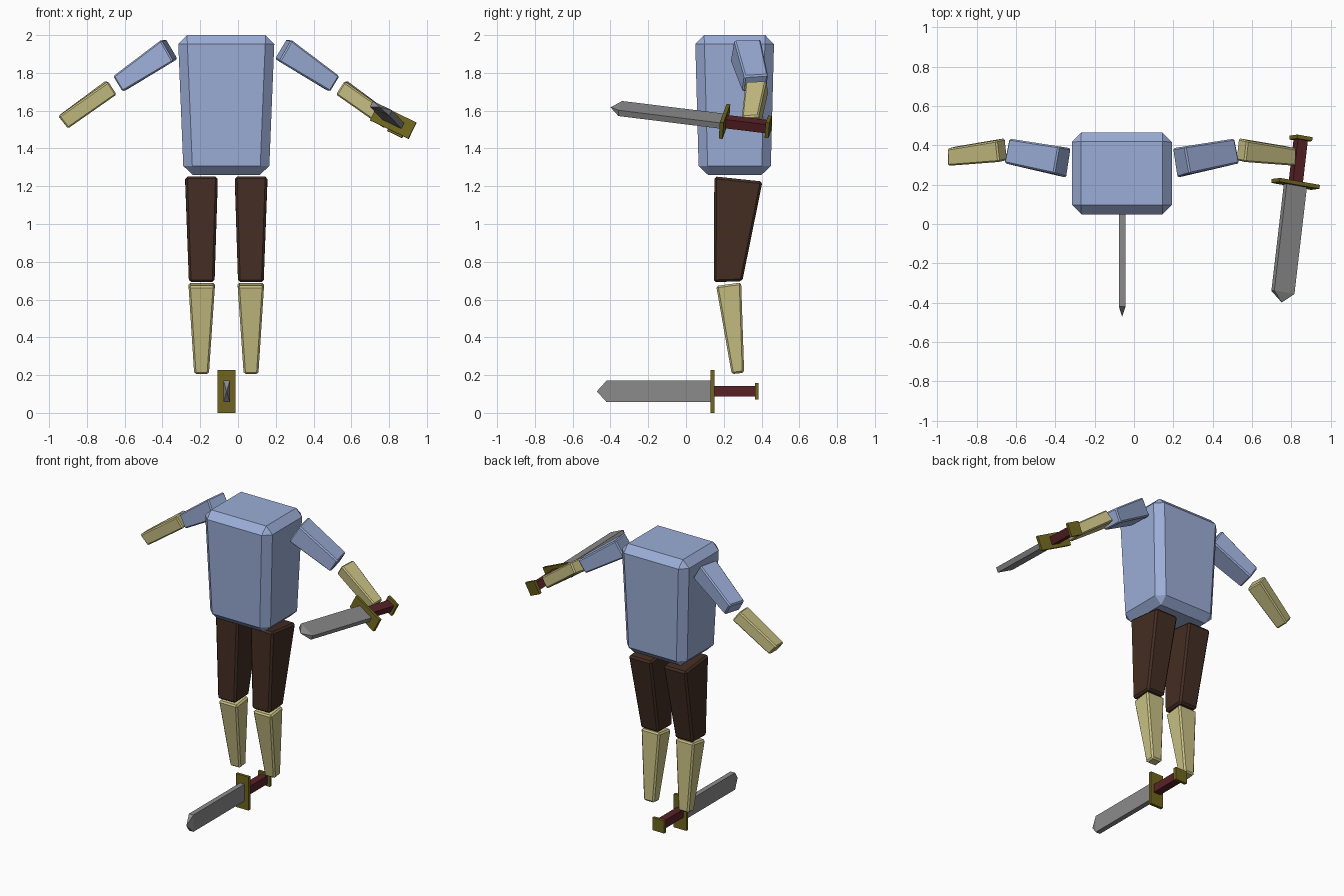
import bpy, bmesh
from mathutils import Matrix, Vector

if "Cube" in bpy.data.objects:
    bpy.data.objects.remove(bpy.data.objects["Cube"])

CX = -0.062  # mirror plane of the body


def material(name, rgb):
    m = bpy.data.materials.new(name)
    m.diffuse_color = (*rgb, 1)
    m.use_nodes = True
    m.node_tree.nodes["Principled BSDF"].inputs["Base Color"].default_value = m.diffuse_color
    return m


BLUE = material("shirt_blue", (0.33, 0.42, 0.68))
BROWN = material("trouser_brown", (0.058, 0.027, 0.017))
SKIN = material("pale_yellow", (0.58, 0.53, 0.23))
GOLD = material("dark_gold", (0.16, 0.13, 0.013))
RED = material("grip_red", (0.10, 0.016, 0.020))
STEEL = material("steel_grey", (0.26, 0.26, 0.26))


def finish(name, bm, mat, bevel=0.0):
    bmesh.ops.recalc_face_normals(bm, faces=bm.faces[:])
    if bevel:
        bmesh.ops.bevel(bm, geom=bm.edges[:], offset=bevel, offset_type='OFFSET',
                        segments=1, profile=0.5, affect='EDGES')
    bmesh.ops.recalc_face_normals(bm, faces=bm.faces[:])
    me = bpy.data.meshes.new(name)
    bm.to_mesh(me)
    bm.free()
    me.materials.append(mat)
    ob = bpy.data.objects.new(name, me)
    bpy.context.collection.objects.link(ob)
    return ob


def block(name, end_a, end_b, mat, bevel=0.0, side=1):
    """Solid between two quads; x is measured from the body's mirror plane."""
    bm = bmesh.new()
    a, b = [[bm.verts.new((CX + side * x, y, z)) for x, y, z in q] for q in (end_a, end_b)]
    bm.faces.new(a)
    bm.faces.new(b[::-1])
    for i in range(4):
        j = (i + 1) % 4
        bm.faces.new((a[j], a[i], b[i], b[j]))
    return finish(name, bm, mat, bevel)


def level(x0, x1, y0, y1, z_front, z_back):
    return [(x0, y0, z_front), (x1, y0, z_front), (x1, y1, z_back), (x0, y1, z_back)]


# Torso
block("torso", level(-0.256, 0.256, 0.048, 0.467, 2.0, 2.0),
      level(-0.226, 0.226, 0.068, 0.448, 1.26, 1.26), BLUE, 0.048)

# Arms and legs, mirrored; arm quads run top front, top back, bottom back, bottom front
for side, label in ((-1, "right"), (1, "left")):
    block("upper_arm_" + label,
          [(0.345, 0.255, 1.975), (0.32, 0.395, 1.98), (0.257, 0.385, 1.875), (0.28, 0.235, 1.86)],
          [(0.60, 0.31, 1.782), (0.575, 0.435, 1.79), (0.528, 0.425, 1.71), (0.55, 0.298, 1.70)],
          BLUE, 0.008, side)
    block("forearm_" + label,
          [(0.625, 0.315, 1.755), (0.638, 0.425, 1.76), (0.592, 0.437, 1.695), (0.58, 0.325, 1.685)],
          [(0.888, 0.295, 1.57), (0.89, 0.383, 1.572), (0.842, 0.395, 1.51), (0.838, 0.305, 1.505)],
          SKIN, 0.008, side)
    block("thigh_" + label, level(0.045, 0.218, 0.15, 0.405, 1.252, 1.225),
          level(0.062, 0.198, 0.147, 0.298, 0.692, 0.697), BROWN, 0.012, side)
    block("shin_" + label, level(0.06, 0.2, 0.16, 0.292, 0.672, 0.69),
          level(0.092, 0.17, 0.242, 0.308, 0.205, 0.213), SKIN, 0.010, side)


def sword(prefix, place):
    """Sword along local y (pommel at +y), guard at the origin, guard long in z."""
    def slab(name, y0, y1, w, h, mat):
        bm = bmesh.new()
        bmesh.ops.create_cube(bm, size=1)
        bmesh.ops.scale(bm, vec=(w, y1 - y0, h), verts=bm.verts)
        bmesh.ops.translate(bm, vec=(0, (y0 + y1) / 2, 0), verts=bm.verts)
        if mat == STEEL:  # pointed tip
            face = min(bm.faces, key=lambda f: f.calc_center_median().y)
            tip = bmesh.ops.poke(bm, faces=[face])["verts"][0]
            tip.co.y -= 0.052
        bm.transform(place)
        finish(prefix + name, bm, mat)
    slab("_blade", -0.56, 0.0, 0.034, 0.115, STEEL)
    slab("_guard", -0.01, 0.01, 0.096, 0.228, GOLD)
    slab("_grip", 0.01, 0.23, 0.052, 0.056, RED)
    slab("_pommel", 0.225, 0.245, 0.09, 0.086, GOLD)


# Sword lying on the floor
sword("floor_sword", Matrix.Translation((-0.06, 0.14, 0.114)))

# Sword held at the left hand, rolled and pitched
axis = Vector((0.115, 0.985, -0.122)).normalized()
wide = Vector((0.895, -0.158, -0.43))
wide = (wide - axis * wide.dot(axis)).normalized()
flat = axis.cross(wide)
rot = Matrix((flat, axis, wide)).transposed().to_4x4()
sword("held_sword", Matrix.Translation((0.822, 0.204, 1.543)) @ rot)
